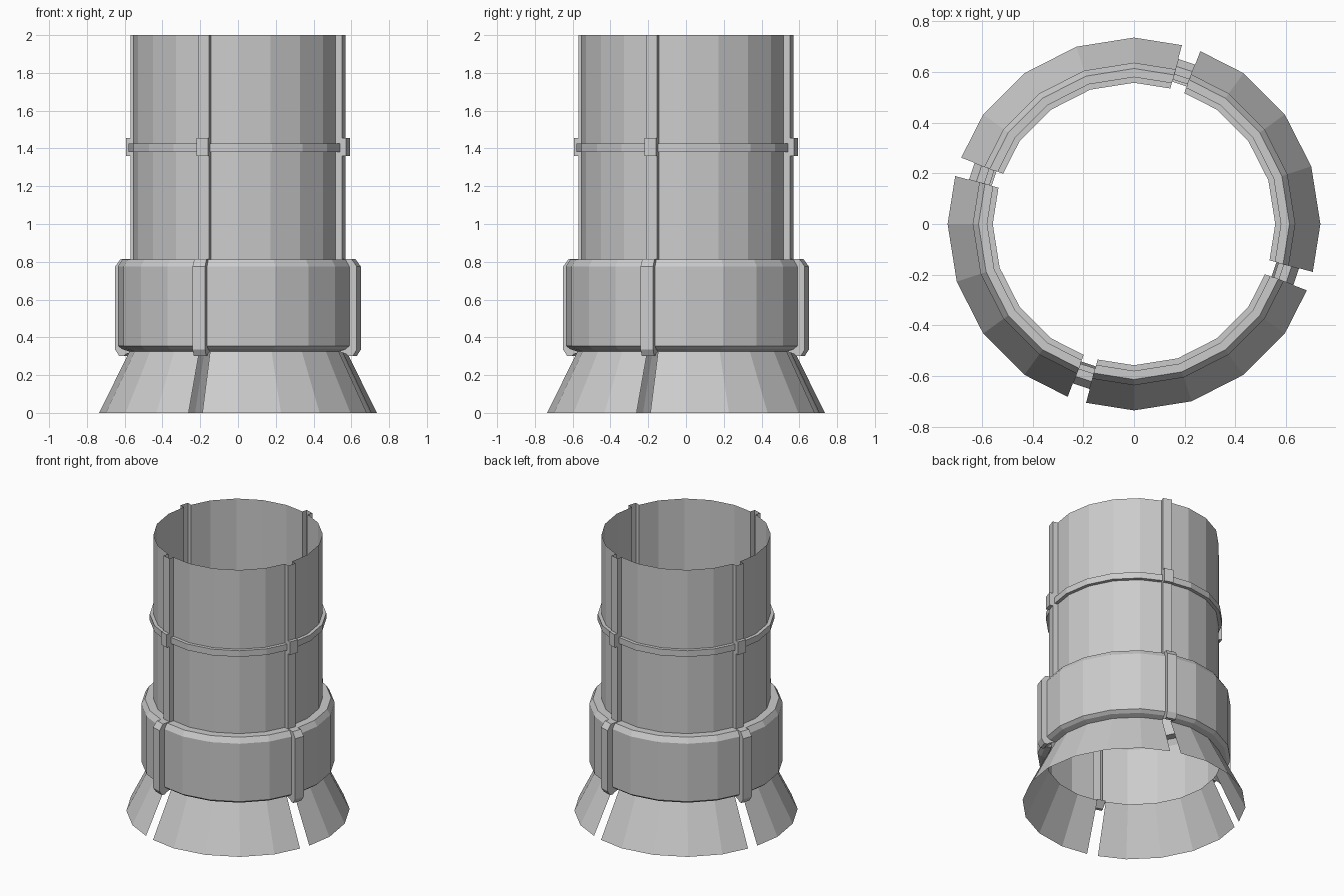
import bpy, bmesh
from math import radians, cos, sin

if "Cube" in bpy.data.objects:
    bpy.data.objects.remove(bpy.data.objects["Cube"])

STEP = 18            # 20-sided tube
SEAM = -18           # angle of the first of four seam ribs
S = 0.168            # half width of a rib, as a fraction of one side

# (radius, z) from top to bottom
tube = [(.557, 2), (.557, 1.425), (.581, 1.425), (.581, 1.38), (.557, 1.38),
        (.557, .812), (.613, .812), (.636, .775), (.636, .355), (.613, .337),
        (.575, .325)]
flare = [(.575, .325), (.735, 0)]
rib = [(.594, 2), (.594, 1.455), (.617, 1.455), (.617, 1.36), (.594, 1.36),
       (.594, .815), (.648, .815), (.678, .775), (.678, .335), (.655, .3),
       (.632, .3), (.585, .34)]


def direction(deg):
    return cos(radians(deg)), sin(radians(deg))


def seam_direction(seam, sign):
    """Point on the unit polygon, just beside the seam corner."""
    a, b = direction(seam), direction(seam + sign * STEP)
    return a[0] + (b[0] - a[0]) * S, a[1] + (b[1] - a[1]) * S


def place(bm, d, profile):
    return [bm.verts.new((d[0] * r, d[1] * r, z)) for r, z in profile]


def skin(bm, columns):
    for a, b in zip(columns, columns[1:]):
        for i in range(len(a) - 1):
            bm.faces.new((a[i], a[i + 1], b[i + 1], b[i]))


def finish(bm, name):
    mesh = bpy.data.meshes.new(name)
    bm.to_mesh(mesh)
    bm.free()
    bpy.context.collection.objects.link(bpy.data.objects.new(name, mesh))


def make_panels(name, profile):
    bm = bmesh.new()
    for k in range(4):
        a = SEAM + 90 * k
        dirs = [seam_direction(a, 1)]
        dirs += [direction(a + STEP * i) for i in range(1, 5)]
        dirs.append(seam_direction(a + 90, -1))
        skin(bm, [place(bm, d, profile) for d in dirs])
    finish(bm, name)


# Collared tube panels and flared skirt panels
make_panels("tube_panels", tube)
make_panels("flared_skirt", flare)

# Raised channel ribs covering the seams
bm = bmesh.new()
for k in range(4):
    a = SEAM + 90 * k
    sides = [seam_direction(a, -1), seam_direction(a, 1)]
    cols = [place(bm, d, rib) for d in sides]
    skin(bm, cols)
    for i, (d, col) in enumerate(zip(sides, cols)):
        wall = col + place(bm, d, tube[::-1])
        bm.faces.new(wall if i else wall[::-1])
finish(bm, "seam_ribs")
